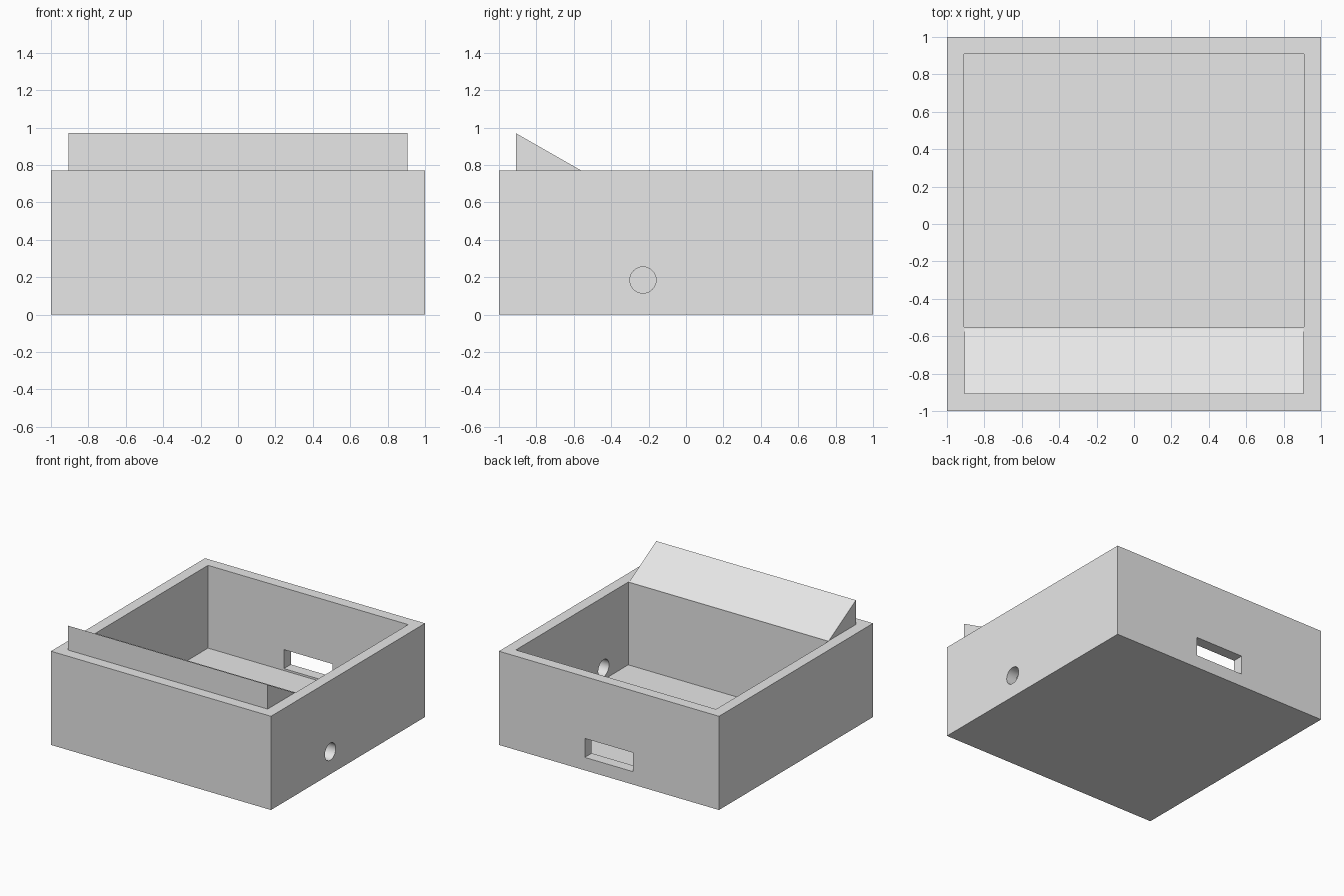
import bpy
import bmesh
from math import pi, radians

cube = bpy.data.objects.get("Cube")
if cube:
    bpy.data.objects.remove(cube, do_unlink=True)

WALL = 0.09       # wall and floor thickness
TOP = 0.77        # height of the rim
INNER = 1 - WALL

grey = bpy.data.materials.new("light grey plastic")
grey.use_nodes = True
grey.diffuse_color = (0.8, 0.8, 0.8, 1)
grey.node_tree.nodes["Principled BSDF"].inputs["Base Color"].default_value = (0.8, 0.8, 0.8, 1)


def box(name, low, high):
    """Axis-aligned box between two corners."""
    bpy.ops.mesh.primitive_cube_add(size=1, location=[(a + b) / 2 for a, b in zip(low, high)])
    obj = bpy.context.object
    obj.name = name
    obj.scale = [b - a for a, b in zip(low, high)]
    bpy.ops.object.transform_apply(location=False, rotation=False, scale=True)
    obj.data.materials.append(grey)
    return obj


def cut(target, cutter):
    """Subtract the cutter and discard it."""
    cutter.hide_render = True
    mod = target.modifiers.new("cut", "BOOLEAN")
    mod.operation = "DIFFERENCE"
    mod.solver = "EXACT"
    mod.object = cutter
    bpy.context.view_layer.objects.active = target
    bpy.ops.object.modifier_apply(modifier=mod.name)
    bpy.data.objects.remove(cutter, do_unlink=True)


# Open case with a thick front block
case = box("case", (-1, -1, 0), (1, 1, TOP))
cut(case, box("cavity_cutter", (-INNER, -0.55, WALL), (INNER, INNER, 1)))

# Rectangular slot through the back wall
cut(case, box("slot_cutter", (-0.22, 0.8, 0.106), (0.22, 1.1, 0.262)))

# Round hole through one side wall
bpy.ops.mesh.primitive_cylinder_add(vertices=64, radius=0.07, depth=0.4,
                                    location=(1, -0.23, 0.185), rotation=(0, pi / 2, 0))
bore = bpy.context.object
bore.data.materials.append(grey)
cut(case, bore)

bpy.ops.object.select_all(action="DESELECT")
case.select_set(True)
bpy.context.view_layer.objects.active = case
bpy.ops.object.shade_smooth_by_angle(angle=radians(30))

# Sloped wedge on the front block: triangle profile swept across the width
profile = [(-0.91, TOP), (-0.56, TOP), (-0.91, 0.97)]
half = 0.907
bm = bmesh.new()
side = bm.faces.new([bm.verts.new((-half, y, z)) for y, z in profile])
sweep = bmesh.ops.extrude_face_region(bm, geom=[side], use_keep_orig=True)
moved = [v for v in sweep["geom"] if isinstance(v, bmesh.types.BMVert)]
bmesh.ops.translate(bm, verts=moved, vec=(2 * half, 0, 0))
bmesh.ops.recalc_face_normals(bm, faces=bm.faces)
mesh = bpy.data.meshes.new("front_wedge")
bm.to_mesh(mesh)
bm.free()
mesh.materials.append(grey)
bpy.context.collection.objects.link(bpy.data.objects.new("front_wedge", mesh))
